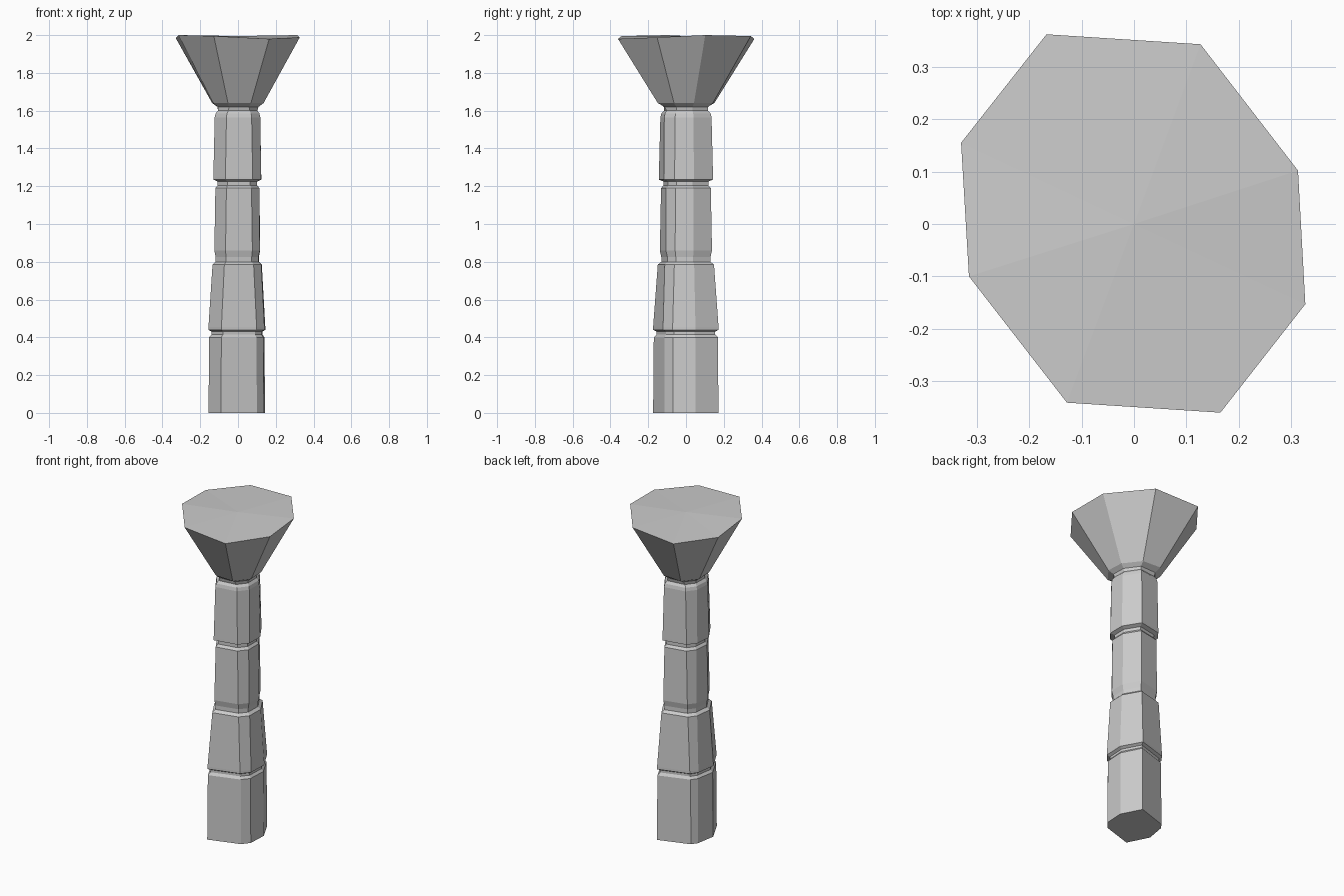
import bpy, bmesh

if "Cube" in bpy.data.objects:
    bpy.data.objects.remove(bpy.data.objects["Cube"])

# Eight-sided outlines: worn shaft foot and flared cap rim (same corner order)
FOOT = [(.08, .172), (.143, .05), (.137, -.07), (.10, -.115),
        (-.09, -.174), (-.156, -.045), (-.135, .075), (-.11, .11)]
RIM = [(.127, .343), (.313, .102), (.327, -.153), (.165, -.36),
       (-.128, -.341), (-.315, -.10), (-.33, .155), (-.167, .362)]
RIM_Z = [1.995, 2.0, 1.988, 1.98, 1.995, 2.0, 1.985, 1.98]


def outline(size, blend):
    """Mix the foot outline with a shrunken rim outline."""
    return [((f[0] * (1 - blend) + r[0] * .46 * blend) * size,
             (f[1] * (1 - blend) + r[1] * .46 * blend) * size)
            for f, r in zip(FOOT, RIM)]


# Shaft profile: height, size, blend towards the regular octagon
PROFILE = [
    (0, 1.0, 0), (.40, .98, 0), (.415, .90, .05), (.43, .90, .05),
    (.44, 1.01, .1), (.455, 1.01, .1), (.785, .88, .25),
    (.80, .77, .25), (.825, .77, .25), (.86, .82, .3), (1.19, .79, .4),
    (1.205, .71, .4), (1.225, .71, .4), (1.235, .86, .4), (1.25, .86, .4),
    (1.565, .82, .5), (1.585, .79, .5), (1.60, .71, .6), (1.62, .73, .8),
    (1.64, .90, 1),
]

bm = bmesh.new()
rings = [[bm.verts.new((x, y, z)) for x, y in outline(s, b)] for z, s, b in PROFILE]

# Flared cap rim
rings.append([bm.verts.new((x, y, z)) for (x, y), z in zip(RIM, RIM_Z)])

# Skin the rings and close both ends
for low, high in zip(rings, rings[1:]):
    for i in range(8):
        j = (i + 1) % 8
        bm.faces.new((low[i], low[j], high[j], high[i]))
bm.faces.new(rings[0])
centre = bm.verts.new((0, 0, 1.995))
for i in range(8):
    bm.faces.new((rings[-1][i], rings[-1][(i + 1) % 8], centre))
bmesh.ops.recalc_face_normals(bm, faces=bm.faces)

mesh = bpy.data.meshes.new("stone_pillar")
bm.to_mesh(mesh)
bm.free()
bpy.context.collection.objects.link(bpy.data.objects.new("stone_pillar", mesh))
